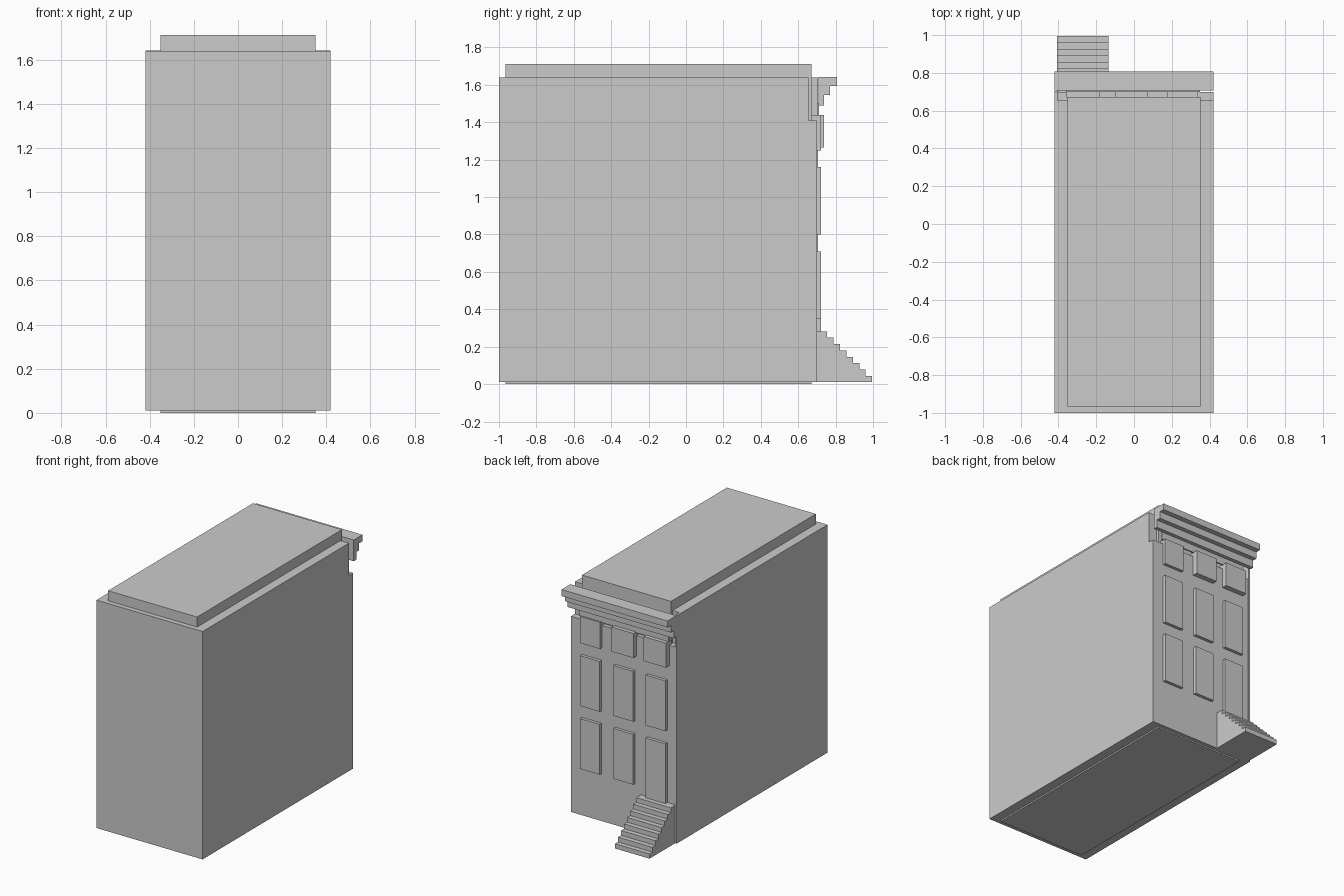
import bpy
import bmesh

if "Cube" in bpy.data.objects:
    bpy.data.objects.remove(bpy.data.objects["Cube"])


def prism(name, profile, x0, x1):
    """Extrude a (y, z) profile along x."""
    bm = bmesh.new()
    face = bm.faces.new([bm.verts.new((x0, y, z)) for y, z in profile])
    ext = bmesh.ops.extrude_face_region(bm, geom=[face])
    verts = [g for g in ext["geom"] if isinstance(g, bmesh.types.BMVert)]
    bmesh.ops.translate(bm, verts=verts, vec=(x1 - x0, 0, 0))
    bmesh.ops.recalc_face_normals(bm, faces=bm.faces)
    mesh = bpy.data.meshes.new(name)
    bm.to_mesh(mesh)
    bm.free()
    obj = bpy.data.objects.new(name, mesh)
    bpy.context.collection.objects.link(obj)
    return obj


def box(name, x0, x1, y0, y1, z0, z1):
    return prism(name, [(y0, z0), (y1, z0), (y1, z1), (y0, z1)], x0, x1)


# Main walls, with the street facade stopping below the cornice
prism("building_body", [(-1, .01), (.70, .01), (.70, 1.41), (.655, 1.41),
                        (.655, 1.64), (-1, 1.64)], -.405, .42)
box("party_wall_edge", -.42, -.405, -1, .705, .01, 1.64)

# Inner core that rises as the roof and shows slightly underneath
box("roof_core", -.352, .352, -.965, .672, 0, 1.712)

# Stepped cornice
prism("cornice", [(.708, 1.642), (.807, 1.642), (.807, 1.595), (.77, 1.595),
                  (.77, 1.545), (.737, 1.545), (.737, 1.49), (.708, 1.49)],
      -.42, .42)
box("frieze", -.36, .35, .70, .71, 1.435, 1.50)

# Lower two rows of windows; the door takes the last bay
for i, x in enumerate((.255, -.01, -.265)):
    box(f"upper_window_{i}", x - .078, x + .078, .69, .722, .80, 1.16)
    if i < 2:
        box(f"lower_window_{i}", x - .078, x + .078, .69, .722, .35, .71)
box("front_door", -.343, -.187, .69, .722, .27, .71)

# Top row windows: one shallow, two deep
box("top_window_0", .175, .335, .67, .722, 1.25, 1.44)
box("top_window_1", -.10, .072, .67, .738, 1.265, 1.44)
box("top_window_2", -.358, -.182, .67, .738, 1.265, 1.44)

# Entrance steps
steps = 8
rise, tread = .034, .0343
profile = [(.69, .01), (.995, .01)]
for i in range(steps):
    y = .995 - i * tread
    profile += [(y, .01 + i * rise), (y, .01 + (i + 1) * rise)][(i == 0):]
    profile.append((y - tread if i < steps - 1 else .69, .01 + (i + 1) * rise))
clean = [p for i, p in enumerate(profile) if i == 0 or p != profile[i - 1]]
clean = [p for i, p in enumerate(clean)
         if i == 0 or abs(p[0] - clean[i - 1][0]) + abs(p[1] - clean[i - 1][1]) > 1e-5]
prism("entrance_steps", clean, -.408, -.135)
